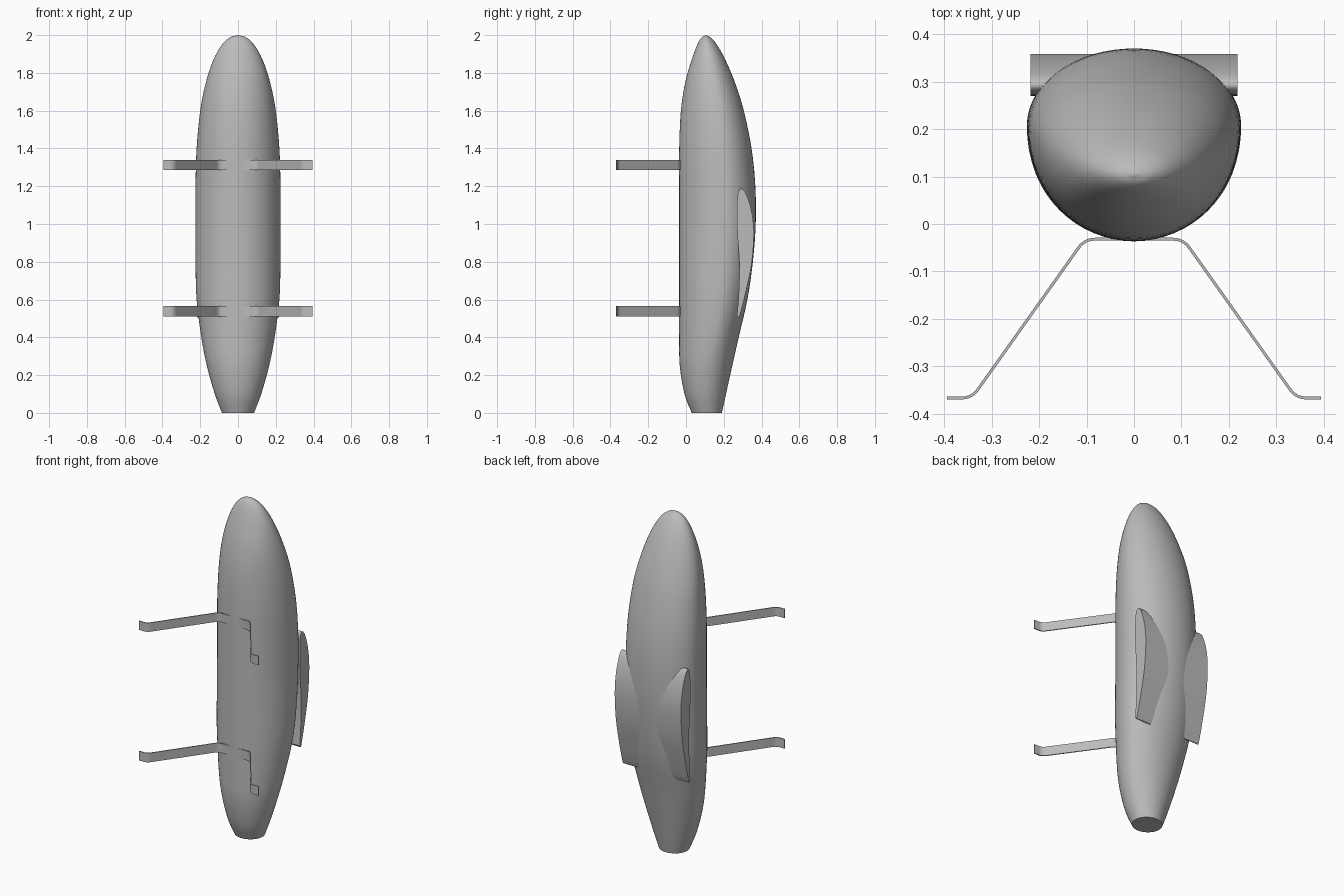
import bpy, bmesh, math
from mathutils import Vector

cube = bpy.data.objects.get("Cube")
if cube:
    bpy.data.objects.remove(cube, do_unlink=True)

grey = bpy.data.materials.new("plain_grey")
grey.use_nodes = True
grey.diffuse_color = (0.5, 0.5, 0.5, 1)
grey.node_tree.nodes["Principled BSDF"].inputs["Base Color"].default_value = (0.5, 0.5, 0.5, 1)


def finish(name, bm, angle=35):
    bmesh.ops.remove_doubles(bm, verts=bm.verts, dist=0.0002)
    bmesh.ops.recalc_face_normals(bm, faces=bm.faces)
    mesh = bpy.data.meshes.new(name)
    bm.to_mesh(mesh)
    bm.free()
    mesh.materials.append(grey)
    obj = bpy.data.objects.new(name, mesh)
    bpy.context.collection.objects.link(obj)
    bpy.ops.object.select_all(action='DESELECT')
    obj.select_set(True)
    bpy.context.view_layer.objects.active = obj
    bpy.ops.object.shade_smooth_by_angle(angle=math.radians(angle))
    return obj


def smooth_path(points, steps):
    """Catmull-Rom curve through points of any dimension."""
    pts = [Vector(p) for p in points]
    pts = [pts[0] * 2 - pts[1]] + pts + [pts[-1] * 2 - pts[-2]]
    out = []
    for a, b, c, d in zip(pts, pts[1:], pts[2:], pts[3:]):
        for i in range(steps):
            t = i / steps
            out.append(0.5 * (2 * b + (c - a) * t + (2 * a - 5 * b + 4 * c - d) * t ** 2
                              + (3 * b - a - 3 * c + d) * t ** 3))
    return out + [pts[-2]]


def extrude(name, outline, direction, angle=35):
    bm = bmesh.new()
    face = bm.faces.new([bm.verts.new(p) for p in outline])
    new = bmesh.ops.extrude_face_region(bm, geom=[face])["geom"]
    bmesh.ops.translate(bm, vec=direction,
                        verts=[v for v in new if isinstance(v, bmesh.types.BMVert)])
    # the extruded source face stays as the near cap
    if not face.is_valid:
        bmesh.ops.holes_fill(bm, edges=bm.edges)
    return finish(name, bm, angle)


# Body sections: height, half width, front y, back y
sections = [(0, .085, .03, .19), (.1, .123, -.008, .212), (.25, .165, -.033, .245),
            (.4, .194, -.036, .279), (.6, .219, -.036, .325), (.8, .225, -.036, .354),
            (1.0, .226, -.036, .369), (1.2, .225, -.036, .367), (1.4, .219, -.036, .347),
            (1.6, .2, -.027, .306), (1.75, .17, -.004, .259), (1.87, .13, .03, .208),
            (1.95, .085, .06, .163), (1.988, .043, .083, .13), (2.0, .0001, .105, .1052)]


def widest(z):
    """Depth of the broadest line as a share of front-to-back."""
    return 0.5 + 0.1 * min(1, z / 0.5) * min(1, max(0, (2 - z) / 0.4))


SIDES = 64
bm = bmesh.new()
rings = []
for z, w, front, back in (tuple(v) for v in smooth_path(sections, 5)):
    mid = front + (back - front) * widest(z)
    ring = []
    for i in range(SIDES):
        a = math.tau * i / SIDES
        depth = back - mid if math.sin(a) > 0 else mid - front
        ring.append(bm.verts.new((w * math.cos(a), mid + depth * math.sin(a), z)))
    rings.append(ring)
for low, high in zip(rings, rings[1:]):
    for i in range(SIDES):
        j = (i + 1) % SIDES
        bm.faces.new((low[i], low[j], high[j], high[i]))
bm.faces.new(rings[0])
bm.faces.new(rings[-1])
finish("body", bm)

# Rear fin: one aerofoil bar running across the body, given as (y, z)
aerofoil = [(.27, .515), (.285, .517), (.325, .675), (.35, .81), (.359, .96), (.347, 1.07),
            (.32, 1.155), (.295, 1.187), (.276, 1.165), (.27, 1.08), (.272, .95),
            (.282, .8), (.28, .65), (.27, .515)]
profile = smooth_path(aerofoil, 5)[:-1]
extrude("rear_fin", [(-.218, p[0], p[1]) for p in profile], (.436, 0, 0))


# Mounting brackets: bent strips with rounded corners
def rounded(points, radius, steps=6):
    pts = [Vector(p) for p in points]
    out = [pts[0]]
    for a, b, c in zip(pts, pts[1:], pts[2:]):
        p, q = b + (a - b).normalized() * radius, b + (c - b).normalized() * radius
        for i in range(steps + 1):
            t = i / steps
            out.append(p * (1 - t) ** 2 + b * 2 * t * (1 - t) + q * t ** 2)
    return out + [pts[-1]]


right = [(-.394, -.367), (-.342, -.367), (-.104, -.032)]
path = rounded(right + [(-x, y) for x, y in reversed(right)], .022)


def offset(points, distance):
    out = []
    for i, p in enumerate(points):
        along = (points[min(i + 1, len(points) - 1)] - points[max(i - 1, 0)]).normalized()
        out.append(p + Vector((-along.y, along.x)) * distance)
    return out


strip = offset(path, .003) + offset(path, -.003)[::-1]
for name, z, height in (("lower_bracket", .51, .055), ("upper_bracket", 1.287, .053)):
    extrude(name, [(p.x, p.y, z) for p in strip], (0, 0, height))
